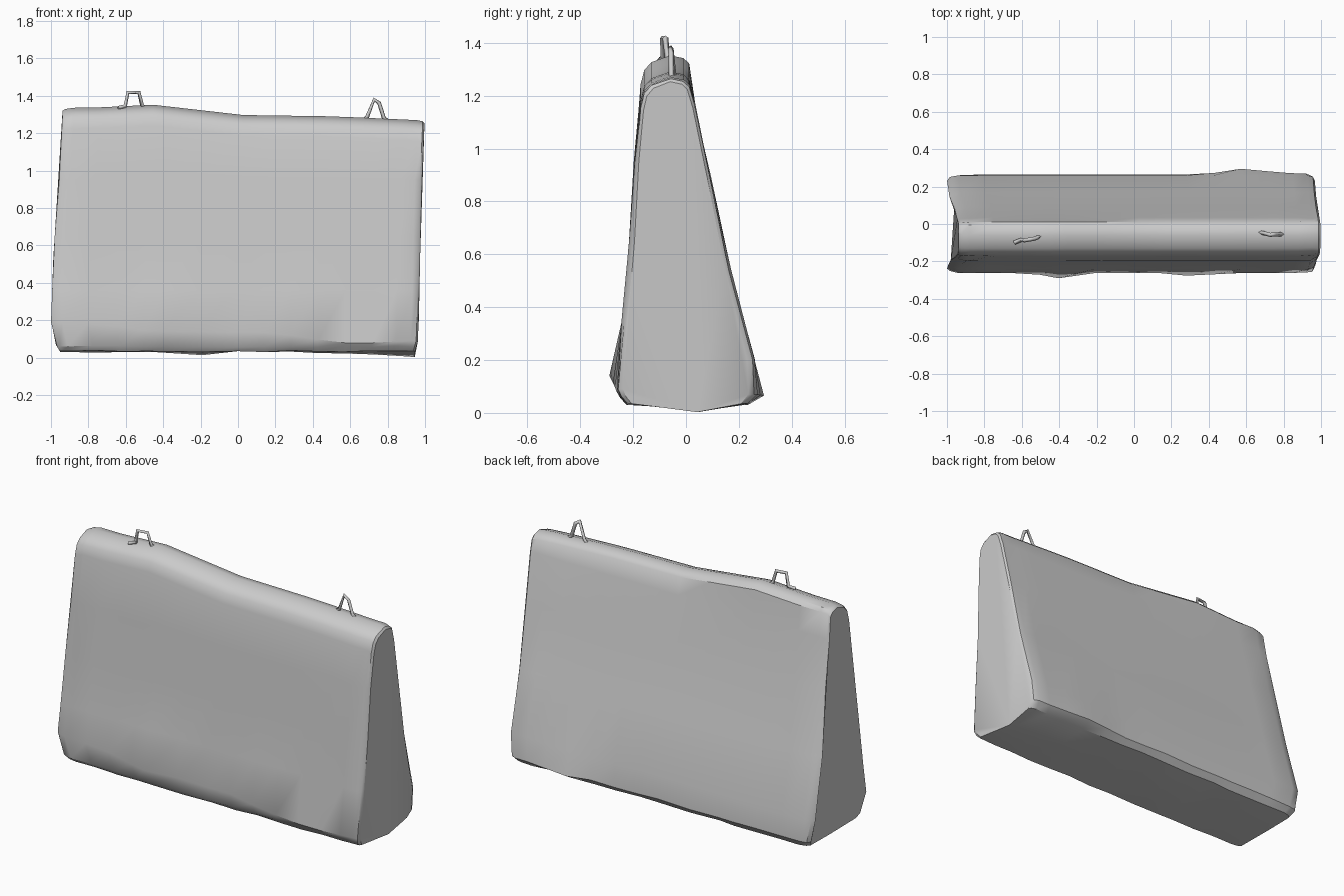
import bpy, bmesh, random
from mathutils import Vector

if "Cube" in bpy.data.objects:
    bpy.data.objects.remove(bpy.data.objects["Cube"])

random.seed(4)


def interp(table, v):
    """Piecewise linear lookup."""
    if v <= table[0][0]:
        return table[0][1]
    for (a, p), (b, q) in zip(table, table[1:]):
        if v <= b:
            return p + (q - p) * (v - a) / (b - a)
    return table[-1][1]


# outlines of the worn block, read along z (ends) and along x (top, bottom lip)
LEFT = [(0.03, -0.95), (0.08, -0.98), (0.18, -1.0), (0.6, -0.985), (0.85, -0.96), (1.33, -0.938)]
RIGHT = [(0.03, 0.945), (0.1, 0.965), (0.6, 0.975), (1.0, 0.985), (1.26, 0.997)]
TOP = [(-1, 1.335), (-0.8, 1.338), (-0.5, 1.352), (0, 1.297), (0.5, 1.29), (1, 1.268)]
LIP = [(-1, 0.19), (-0.65, 0.175), (-0.5, 0.14), (0.25, 0.13), (0.6, 0.08), (1, 0.09)]
FRONT_BUMP = [(-0.55, 0), (-0.4, 0.028), (-0.2, 0), (0.15, 0), (0.3, 0.014), (0.6, 0)]
BACK_BUMP = [(0.4, 0), (0.6, 0.03), (0.85, 0.008), (1, 0)]


def section(x):
    """Cross-section (y, z), from the bottom front round over the top."""
    top, lip = interp(TOP, x), interp(LIP, x)
    fb, bb = interp(FRONT_BUMP, x), interp(BACK_BUMP, x)
    return [
        (-0.225, 0.035), (-0.248, 0.06), (-0.262 - fb, lip), (-0.24, 0.36),
        (-0.213, 0.65), (-0.195, 0.95), (-0.172, top - 0.11),
        (-0.158, top - 0.055), (-0.13, top - 0.025), (-0.06, top),
        (-0.01, top - 0.01), (0.012, top - 0.03), (0.035, 1.17), (0.09, 0.9),
        (0.168, 0.54), (0.26, 0.2), (0.265 + bb, 0.07), (0.235, 0.035),
        (0.05, interp([(-1, 0.03), (-0.4, 0.03), (-0.22, 0.015), (0, 0.03), (0.7, 0.025), (1, 0.003)], x)),
    ]


# block lofted through stations along x, with narrowed ragged ends
stations = [-1, -0.985, -0.94, -0.8, -0.65, -0.5, -0.4, -0.2, 0, 0.15, 0.3,
            0.45, 0.6, 0.75, 0.88, 0.96, 0.99, 1]
bm = bmesh.new()
rings = []
for x in stations:
    inset = {1.0: 0.90, 0.985: 0.96, 0.99: 0.97}.get(abs(x), 1.0)
    ring = []
    for y, z in section(x):
        t = (x + 1) / 2
        px = interp(LEFT, z) * (1 - t) + interp(RIGHT, z) * t
        yc = -0.03 if z < 1 else -0.06
        py = yc + (y - yc) * inset
        pz = z - (1 - inset) * 0.15 if z > 1.1 else z
        if 0.9 < abs(x) < 1:
            py += random.uniform(-0.006, 0.004) * (1 if y > 0 else -1)
        if abs(x) < 0.9 and z < 0.21:
            pz += random.uniform(-0.005, 0.005)
        ring.append(bm.verts.new((px, py, pz)))
    rings.append(ring)
for a, b in zip(rings, rings[1:]):
    for i in range(len(a)):
        j = (i + 1) % len(a)
        bm.faces.new((a[i], a[j], b[j], b[i]))
bm.faces.new(rings[0])
bm.faces.new(rings[-1])
bmesh.ops.recalc_face_normals(bm, faces=bm.faces)
mesh = bpy.data.meshes.new("barrier_block")
bm.to_mesh(mesh)
bm.free()
block = bpy.data.objects.new("barrier_block", mesh)
bpy.context.collection.objects.link(block)
bpy.context.view_layer.objects.active = block
block.select_set(True)
bpy.ops.object.shade_smooth_by_angle(angle=0.6)


# bent wire lifting loops
def lifting_loop(name, points):
    curve = bpy.data.curves.new(name, 'CURVE')
    curve.dimensions = '3D'
    curve.bevel_depth = 0.011
    curve.bevel_resolution = 0
    curve.use_fill_caps = True
    spline = curve.splines.new('POLY')
    spline.points.add(len(points) - 1)
    for p, co in zip(spline.points, points):
        p.co = (*co, 1)
    bpy.context.collection.objects.link(bpy.data.objects.new(name, curve))


lifting_loop("left_lifting_loop", [
    (-0.64, -0.1, 1.335), (-0.603, -0.085, 1.345), (-0.588, -0.088, 1.418),
    (-0.53, -0.078, 1.418), (-0.512, -0.07, 1.345), (-0.5, -0.06, 1.34)])
lifting_loop("right_lifting_loop", [
    (0.67, -0.045, 1.27), (0.69, -0.048, 1.285), (0.728, -0.058, 1.38),
    (0.755, -0.056, 1.36), (0.78, -0.055, 1.28), (0.8, -0.055, 1.265)])
